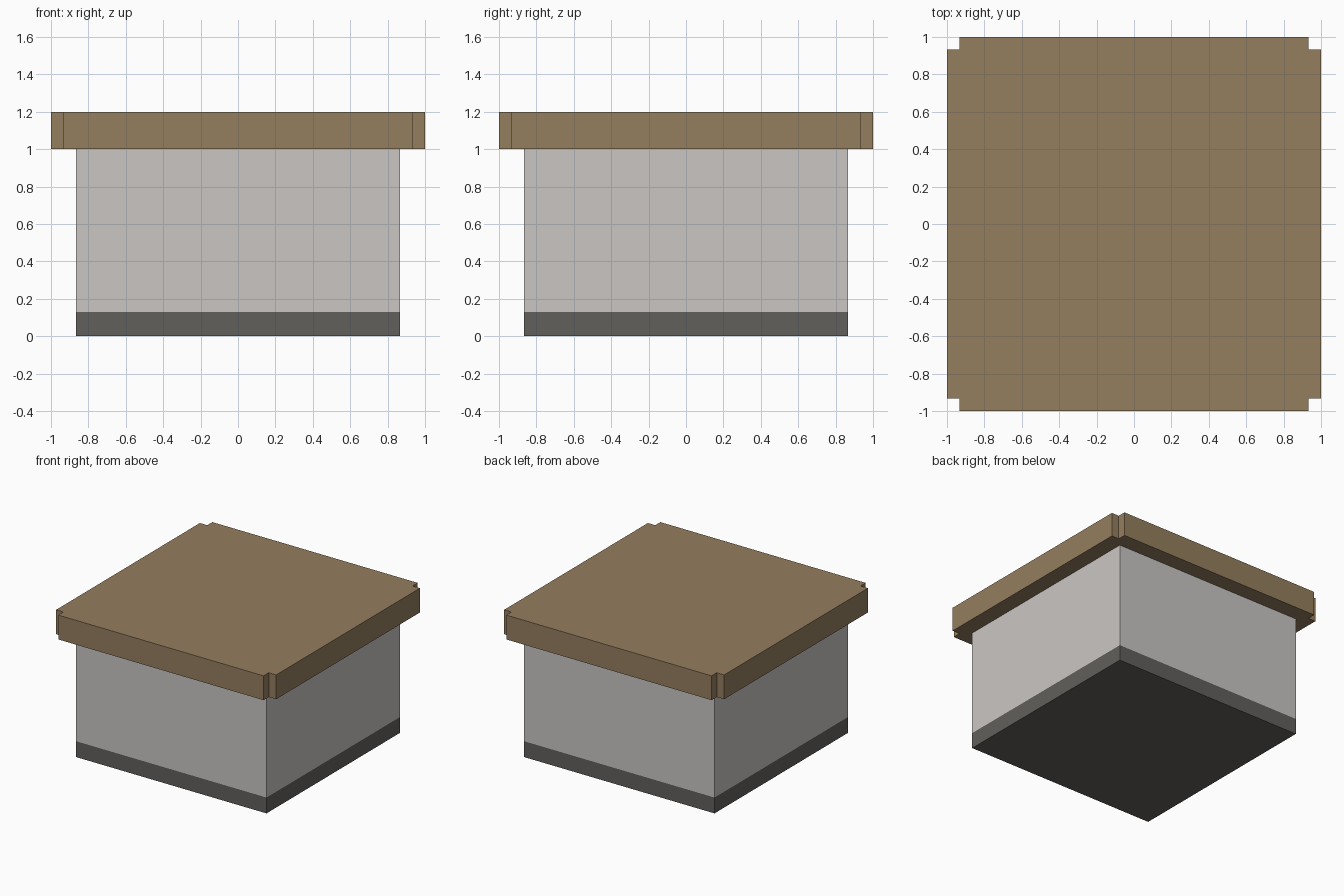
import bpy

if "Cube" in bpy.data.objects:
    bpy.data.objects.remove(bpy.data.objects["Cube"])


def srgb(r, g, b):
    def lin(c):
        c /= 255
        return c / 12.92 if c <= 0.04045 else ((c + 0.055) / 1.055) ** 2.4
    return (lin(r), lin(g), lin(b), 1)


def material(name, rgb):
    m = bpy.data.materials.new(name)
    m.diffuse_color = srgb(*rgb)
    m.use_nodes = True
    m.node_tree.nodes["Principled BSDF"].inputs["Base Color"].default_value = m.diffuse_color
    return m


def prism(name, outline, levels, mats, bottom=True, top=True):
    """Extrude a counter-clockwise outline through heights; one material per storey."""
    n = len(outline)
    verts = [(x, y, z) for z in levels for x, y in outline]
    faces, slots = [], []
    for s in range(len(levels) - 1):
        for i in range(n):
            j = (i + 1) % n
            faces.append((s * n + i, s * n + j, (s + 1) * n + j, (s + 1) * n + i))
            slots.append(s)
    if bottom:
        faces.append(tuple(reversed(range(n))))
        slots.append(0)
    if top:
        faces.append(tuple(range(len(verts) - n, len(verts))))
        slots.append(len(mats) - 1)
    mesh = bpy.data.meshes.new(name)
    mesh.from_pydata(verts, [], faces)
    for m in mats:
        mesh.materials.append(m)
    for poly, s in zip(mesh.polygons, slots):
        poly.material_index = s
    obj = bpy.data.objects.new(name, mesh)
    bpy.context.collection.objects.link(obj)
    return obj


wood = material("brown_wood", (148, 126, 94))
plaster = material("pale_grey", (202, 198, 195))
plinth = material("dark_grey", (98, 96, 92))

# Square body with a dark band around the foot
b = 0.865
prism("body", [(-b, -b), (b, -b), (b, b), (-b, b)], [0, 0.13, 1.0], [plinth, plaster])

# Top slab with a small square notch in each corner
corner = [(0.933, -1), (0.933, -0.933), (1, -0.933)]
outline = []
for k in range(4):
    for x, y in corner:
        for _ in range(k):
            x, y = -y, x
        outline.append((x, y))
prism("top_slab", outline, [1.0, 1.2], [wood])
